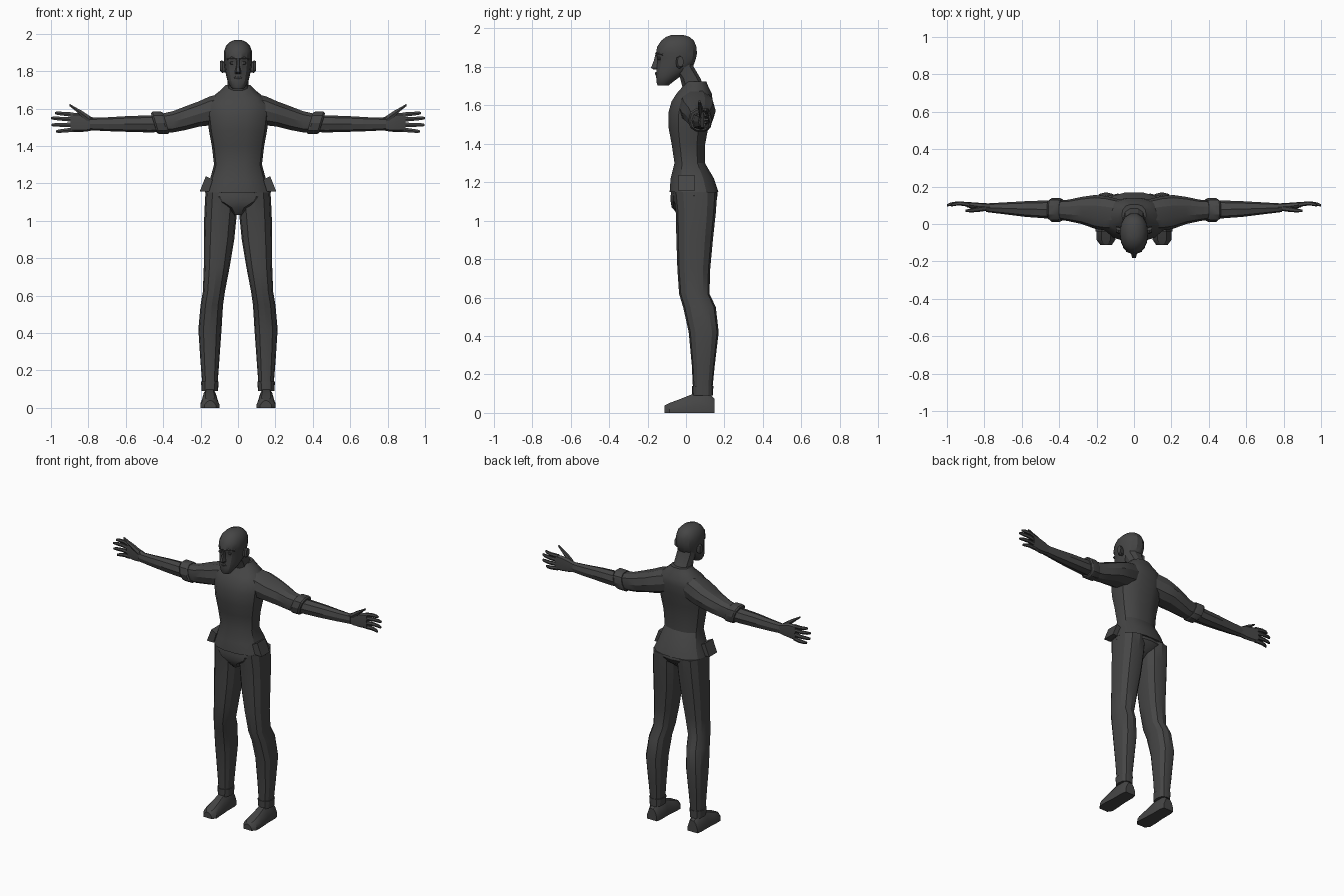
import bpy, bmesh, math

gray = bpy.data.materials.new("charcoal_gray")
gray.diffuse_color = (0.06, 0.06, 0.06, 1)


def section(axis, t, a0, a1, b0, b1, n=10, p=2.3, half=False):
    """Rounded outline in the plane axis = t, filling the extents a and b."""
    raw = []
    for i in range(n):
        th = 2 * math.pi * (i + (0.5 if half else 0)) / n
        c, s = math.cos(th), math.sin(th)
        raw.append((math.copysign(abs(c) ** (2 / p), c),
                    math.copysign(abs(s) ** (2 / p), s)))
    ma = max(abs(r[0]) for r in raw)
    mb = max(abs(r[1]) for r in raw)
    pts = []
    for u, v in raw:
        a = (a0 + a1) / 2 + u / ma * (a1 - a0) / 2
        b = (b0 + b1) / 2 + v / mb * (b1 - b0) / 2
        pts.append({"x": (t, a, b), "y": (a, t, b), "z": (a, b, t)}[axis])
    return pts


def loft(name, rings, mirror=False):
    """Skin a list of point rings, close both ends, optionally mirror in x."""
    bm = bmesh.new()
    loops = [[bm.verts.new(p) for p in ring] for ring in rings]
    n = len(loops[0])
    for lo, hi in zip(loops, loops[1:]):
        for i in range(n):
            j = (i + 1) % n
            bm.faces.new((lo[i], lo[j], hi[j], hi[i]))
    bm.faces.new(loops[0][::-1])
    bm.faces.new(loops[-1])
    bmesh.ops.recalc_face_normals(bm, faces=bm.faces)
    me = bpy.data.meshes.new(name)
    bm.to_mesh(me)
    bm.free()
    me.materials.append(gray)
    ob = bpy.data.objects.new(name, me)
    bpy.context.collection.objects.link(ob)
    if mirror:
        mod = ob.modifiers.new("mirror", "MIRROR")
        mod.use_mirror_merge = False
    return ob


def body(name, rows, n=12, p=2.4):
    """Centred part from rows of (z, half width, front y, back y)."""
    return loft(name, [section("z", z, -w, w, f, b, n, p) for z, w, f, b in rows])


def limb(name, axis, rows, n=8, p=2.4, half=False):
    return loft(name, [section(axis, *r, n, p, half) for r in rows], True)


# tunic and hips
body("tunic", [(1.15, .178, -.085, .168), (1.22, .15, -.08, .145), (1.30, .128, -.06, .098),
               (1.40, .14, -.075, .10), (1.48, .155, -.09, .115), (1.56, .165, -.092, .13),
               (1.62, .165, -.075, .138), (1.66, .14, -.05, .135), (1.70, .09, -.015, .115),
               (1.725, .065, -.005, .105)], 14)
body("hips", [(1.03, .02, -.04, .06), (1.07, .06, -.075, .11), (1.10, .14, -.08, .15),
              (1.13, .175, -.08, .165), (1.16, .172, -.075, .16)])
# neck and head
body("neck", [(1.66, .065, -.01, .11), (1.74, .056, -.03, .075), (1.80, .058, -.07, .04),
              (1.84, .058, -.07, .035)], 10)
body("head", [(1.703, .028, -.148, -.09), (1.72, .042, -.154, -.07), (1.75, .057, -.155, -.03),
              (1.78, .064, -.153, .015), (1.81, .07, -.15, .04), (1.845, .074, -.147, .052),
              (1.87, .076, -.156, .057), (1.905, .075, -.15, .054), (1.935, .064, -.13, .042),
              (1.955, .045, -.105, .02), (1.966, .02, -.075, -.015)], 14, 2.2)
# face
body("nose", [(1.785, .016, -.168, -.13), (1.795, .017, -.182, -.13), (1.83, .009, -.168, -.13),
              (1.868, .008, -.158, -.13)], 6)
body("lips", [(1.755, .014, -.158, -.12), (1.764, .026, -.161, -.12), (1.774, .014, -.159, -.12)], 8)
limb("brow", "x", [(.006, -.162, -.13, 1.86, 1.876), (.035, -.152, -.12, 1.862, 1.878),
                   (.06, -.125, -.09, 1.858, 1.872)], 6)
limb("eye", "y", [(-.15, .02, .042, 1.837, 1.85), (-.12, .016, .046, 1.832, 1.854)], 8)
limb("ear", "x", [(.062, -.05, -.02, 1.795, 1.845), (.084, -.053, -.014, 1.79, 1.856),
                  (.095, -.045, -.012, 1.80, 1.855)], 8)

# arms
limb("upper_arm", "x", [(.07, -.03, .13, 1.53, 1.685), (.15, -.035, .15, 1.51, 1.665),
                        (.21, -.025, .155, 1.503, 1.638), (.28, 0, .145, 1.485, 1.612),
                        (.35, .015, .13, 1.472, 1.585), (.43, .028, .125, 1.475, 1.568)], 10)
limb("forearm", "x", [(.40, .028, .127, 1.475, 1.567), (.47, .03, .126, 1.472, 1.563),
                      (.58, .038, .122, 1.475, 1.56), (.70, .053, .115, 1.479, 1.553),
                      (.79, .064, .11, 1.484, 1.55)])
cuff = limb("sleeve_cuff", "x", [(.385, .018, .134, 1.468, 1.578), (.395, .012, .138, 1.463, 1.583),
                                 (.44, .012, .138, 1.463, 1.583), (.45, .02, .132, 1.47, 1.575)], 10)
for v in cuff.data.vertices:
    v.co.x += (v.co.z - 1.523) * .3
# hands
limb("palm", "x", [(.77, .07, .11, 1.485, 1.55), (.81, .072, .112, 1.477, 1.565),
                   (.85, .078, .115, 1.474, 1.575), (.895, .09, .118, 1.476, 1.578)], 8, 3)
limb("thumb", "x", [(.79, .07, .10, 1.52, 1.558), (.835, .064, .092, 1.555, 1.588),
                    (.87, .062, .084, 1.588, 1.607), (.902, .064, .076, 1.614, 1.626)], 6)
for i, (z0, z1, tip) in enumerate([(1.567, 1.576, .978), (1.541, 1.549, 1.0),
                                   (1.513, 1.512, .998), (1.487, 1.477, .972)]):
    rows = []
    for k, r, y in [(0, .012, .103), (.5, .0105, .111), (.85, .009, .106), (1, .006, .1)]:
        x, z = .88 + (tip - .88) * k, z0 + (z1 - z0) * k
        rows.append((x, y - r, y + r, z - r, z + r))
    limb("finger_%d" % (i + 1), "x", rows, 6)

# legs
limb("trouser_leg", "z", [(1.15, .0, .174, -.065, .163), (1.04, .006, .18, -.053, .155),
                          (.90, .02, .183, -.05, .14), (.75, .045, .183, -.045, .126),
                          (.62, .07, .188, -.036, .122), (.55, .08, .2, -.015, .155),
                          (.42, .088, .212, .014, .17), (.25, .1, .201, .03, .15),
                          (.09, .112, .188, .038, .134)], 12)
limb("ankle_cuff", "z", [(.09, .107, .194, .032, .141), (.14, .103, .198, .03, .142)], 12)

# shoes, flared toward the sole
rows = [(.148, .115, .188, .075), (.12, .108, .195, .10), (.04, .108, .195, .10),
        (-.03, .103, .2, .072), (-.085, .1, .2, .052), (-.112, .118, .18, .038)]
loft("shoe", [[(a, y, 0), (b, y, 0), (b, y, h * .35), (b - .012, y, h * .8), (b - .025, y, h),
               (a + .025, y, h), (a + .012, y, h * .8), (a, y, h * .35)]
              for y, a, b, h in rows], True)

# belt pouches on the hips
loft("belt_pouch", [[(.205, y, 1.155), (.172, y, 1.238), (.135, y, 1.22), (.155, y, 1.155)]
                    for y in (-.04, .045)], True)

# smooth shading with crisp creases
for ob in bpy.context.collection.objects:
    ob.select_set(True)
    bpy.context.view_layer.objects.active = ob
bpy.ops.object.shade_smooth_by_angle(angle=math.radians(28))
